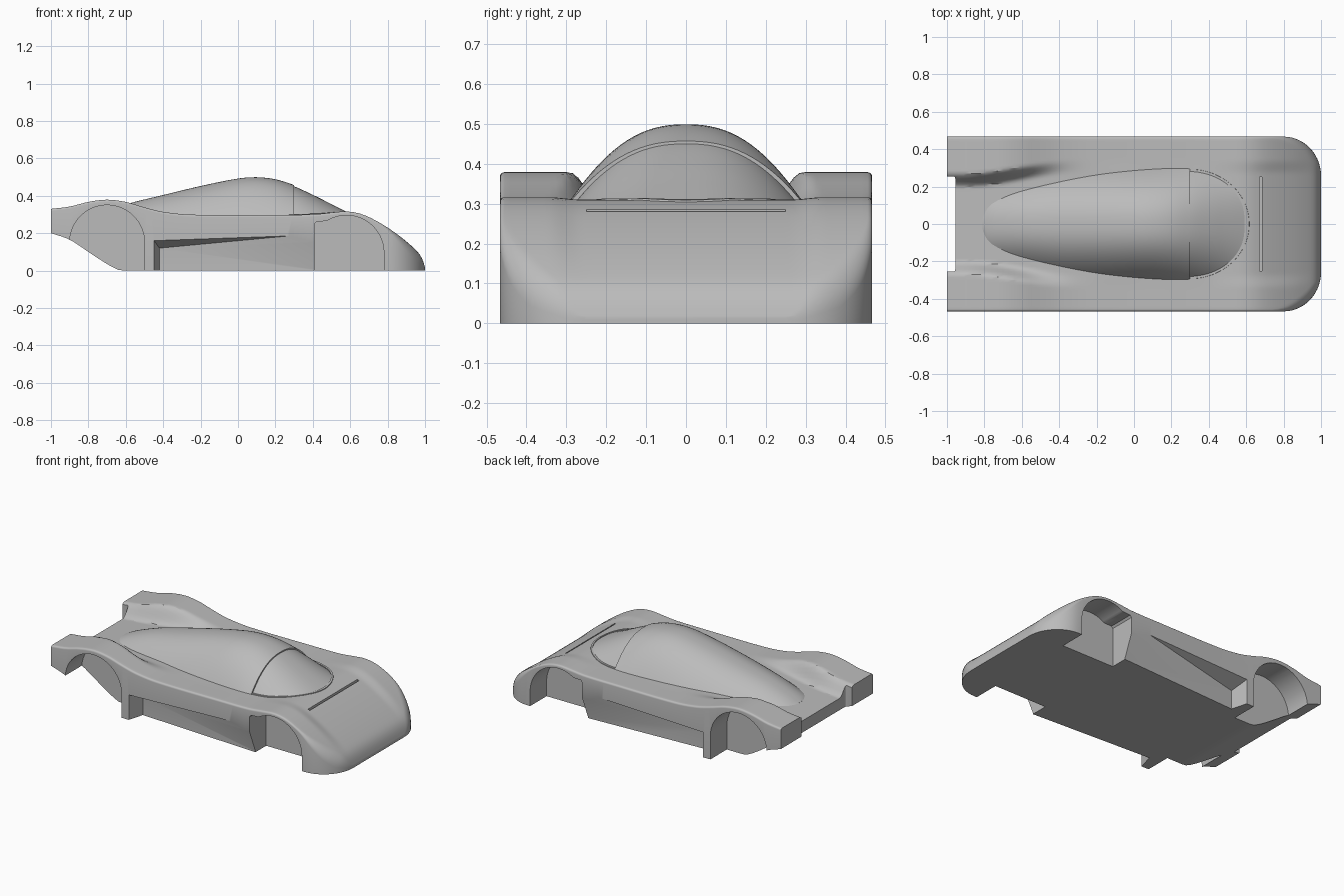
import bpy, bmesh, math
from mathutils import Vector

if "Cube" in bpy.data.objects:
    bpy.data.objects.remove(bpy.data.objects["Cube"])

grey = bpy.data.materials.new("body grey")
grey.use_nodes = True
grey.diffuse_color = (0.5, 0.5, 0.5, 1)
grey.node_tree.nodes["Principled BSDF"].inputs["Base Color"].default_value = (0.5, 0.5, 0.5, 1)


def curve(points):
    """Smooth function through (x, value) points."""
    def slope(i):
        a, b = points[max(i - 1, 0)], points[min(i + 1, len(points) - 1)]
        return (b[1] - a[1]) / (b[0] - a[0])

    def f(x):
        x = min(max(x, points[0][0]), points[-1][0])
        i = max(k for k in range(len(points) - 1) if points[k][0] <= x)
        (x0, v0), (x1, v1) = points[i], points[i + 1]
        d = x1 - x0
        t = (x - x0) / d
        return ((2*t**3 - 3*t**2 + 1) * v0 + (t**3 - 2*t*t + t) * d * slope(i)
                + (3*t*t - 2*t**3) * v1 + (t**3 - t*t) * d * slope(i + 1))
    return f


def smooth(t):
    t = min(max(t, 0), 1)
    return t * t * (3 - 2 * t)


def finish(name, bm):
    bmesh.ops.recalc_face_normals(bm, faces=bm.faces)
    mesh = bpy.data.meshes.new(name)
    bm.to_mesh(mesh)
    bm.free()
    mesh.materials.append(grey)
    ob = bpy.data.objects.new(name, mesh)
    bpy.context.collection.objects.link(ob)
    return ob


def loft(name, rings):
    bm = bmesh.new()
    rows = [[bm.verts.new(p) for p in ring] for ring in rings]
    n = len(rows[0])
    for a, b in zip(rows, rows[1:]):
        for i in range(n):
            j = (i + 1) % n
            bm.faces.new((a[i], a[j], b[j], b[i]))
    bm.faces.new(rows[0])
    bm.faces.new(rows[-1])
    return finish(name, bm)


def hull(name, points):
    bm = bmesh.new()
    for p in points:
        bm.verts.new(p)
    bmesh.ops.convex_hull(bm, input=bm.verts)
    return finish(name, bm)


def box(name, x0, x1, y0, y1, z0, z1):
    return hull(name, [(x, y, z) for x in (x0, x1) for y in (y0, y1) for z in (z0, z1)])


def activate(ob):
    bpy.ops.object.select_all(action='DESELECT')
    ob.select_set(True)
    bpy.context.view_layer.objects.active = ob


def cut(ob, cutter):
    cutter.hide_render = True
    mod = ob.modifiers.new("cut", 'BOOLEAN')
    mod.operation = 'DIFFERENCE'
    mod.solver = 'EXACT'
    mod.object = cutter
    activate(ob)
    bpy.ops.object.modifier_apply(modifier=mod.name)
    bpy.data.objects.remove(cutter)


# Side profiles of the bodywork
fender = curve([(-1, .33), (-.9, .342), (-.8, .367), (-.7, .379), (-.6, .367), (-.5, .338),
                (-.4, .314), (-.25, .299), (.2, .298), (.4, .3), (.5, .31), (.58, .316),
                (.66, .302), (.75, .26), (.85, .195), (.93, .13), (.97, .088), (.99, .05), (1, .015)])
deck = curve([(-1, .258), (-.75, .275), (-.4, .297), (-.25, .298), (.4, .3), (.58, .31),
              (.66, .291), (.75, .246), (.85, .184), (.93, .125), (.97, .087), (.99, .05), (1, .015)])
floor = curve([(-1, .2), (-.9, .165), (-.8, .1), (-.7, .035), (-.63, 0), (-.6, 0), (1, 0)])


def body_ring(x):
    w = .467
    if x > .8:
        w = .257 + .21 * math.sqrt(max(0, 1 - ((x - .8) / .2) ** 2))
    low = 0 if x > -.63 else floor(x)
    high = fender(x)
    r = min(.012 + .05 * smooth((x - .74) / .2), .6 * (high - low))
    y0 = .245 + .07 * smooth((x + .9) / .6)
    half = []
    for i in range(33):
        y = (w - r) * i / 32
        half.append((y, deck(x) + (high - deck(x)) * smooth((y - y0 + .05) / .08)))
    for k in range(1, 6):
        a = math.pi / 2 * k / 5
        half.append((w - r + r * math.sin(a), half[32][1] - r + r * math.cos(a)))
    half.append((w, low))
    return [(x, -y, z) for y, z in reversed(half)] + [(x, y, z) for y, z in half[1:]]


stations = [-1 + .03 * i for i in range(60)] + [.8 + .2 * math.sin(math.pi / 2 * k / 14) for k in range(15)]
body = loft("body_shell", [body_ring(x) for x in stations])


# Wheel wells: arch outline pushed through the side
def arch(cx, cz, radius, end_angle):
    pts = [(cx + radius, -.1)]
    for k in range(33):
        a = math.radians(end_angle * k / 32)
        pts.append((cx + radius * math.cos(a), cz + radius * math.sin(a)))
    return pts


rear_arch = arch(-.7, .15, .2, 180) + [(-.9, -.1)]
front_arch = arch(.58, .095, .2, 122) + [(.42, .262), (.41, .25), (.41, -.1)]
for s in (1, -1):
    for outline in (rear_arch, front_arch):
        cut(body, loft("wheel_well_cutter", [[(x, s * y, z) for x, z in outline] for y in (.3, .6)]))
    # Tapered undercut along the sill
    cut(body, hull("sill_cutter", [(x, s * y, z) for x, y, z in (
        (-.455, .49, .169), (-.455, .49, -.1), (-.42, .365, .12), (-.42, .365, -.1),
        (.43, .49, .2), (.43, .49, -.1), (.43, .41, .005), (.43, .41, -.1))]))

# Tail notch between the rear fenders, and the slot across the nose
notch = box("tail_notch_cutter", -1.2, -.955, -.255, .255, -.1, .6)
bevel = notch.modifiers.new("round", 'BEVEL')
bevel.width = .018
bevel.segments = 3
cut(body, notch)
cut(body, box("nose_slot_cutter", .672, .684, -.25, .25, .268, .4))

# Cabin: long tapering fairing and the inset windscreen
roof = curve([(-.81, .272), (-.75, .3), (-.6, .354), (-.4, .404), (-.2, .452), (0, .492), (.1, .499),
              (.2, .488), (.3, .457), (.4, .412), (.5, .362), (.58, .322), (.61, .307)])
width = curve([(-.81, .05), (-.78, .1), (-.7, .145), (-.6, .18), (-.4, .228), (-.2, .265), (0, .288),
               (.2, .3), (.3, .298)])


def dome_ring(x, w, top):
    base = deck(x) - .004
    pts = []
    for i in range(49):
        t = -math.cos(math.pi * i / 48)
        pts.append((x, w * t, base + (top - base) * (1 - abs(t) ** 2.35)))
    return [(x, -w, base - .03)] + pts + [(x, w, base - .03)]


fairing = loft("cabin_fairing", [dome_ring(x, width(x), roof(x))
                                 for x in [-.81 + 1.11 * i / 44 for i in range(45)]])
screen_rings = []
for k in range(25):
    a = math.pi / 2 * k / 24.5
    x = .29 + .315 * math.sin(a)
    screen_rings.append(dome_ring(x, .284 * math.cos(a) ** .9, roof(x) - .007))
windscreen = loft("windscreen", screen_rings)

# Thin raised seam round the foot of the windscreen
rim_rings = []
for k in range(49):
    a = math.pi * (k / 48 - .5)
    ring = []
    for r, h in ((0, -.02), (0, .004), (.012, .004), (.016, -.02)):
        x = .3 + (.304 + r) * math.cos(a)
        ring.append((x, (.28 + r) * math.sin(a), deck(x) + h))
    rim_rings.append(ring)
rim = loft("windscreen_rim", rim_rings)

for ob in (body, fairing, windscreen, rim):
    activate(ob)
    bpy.ops.object.shade_smooth_by_angle(angle=math.radians(32))
